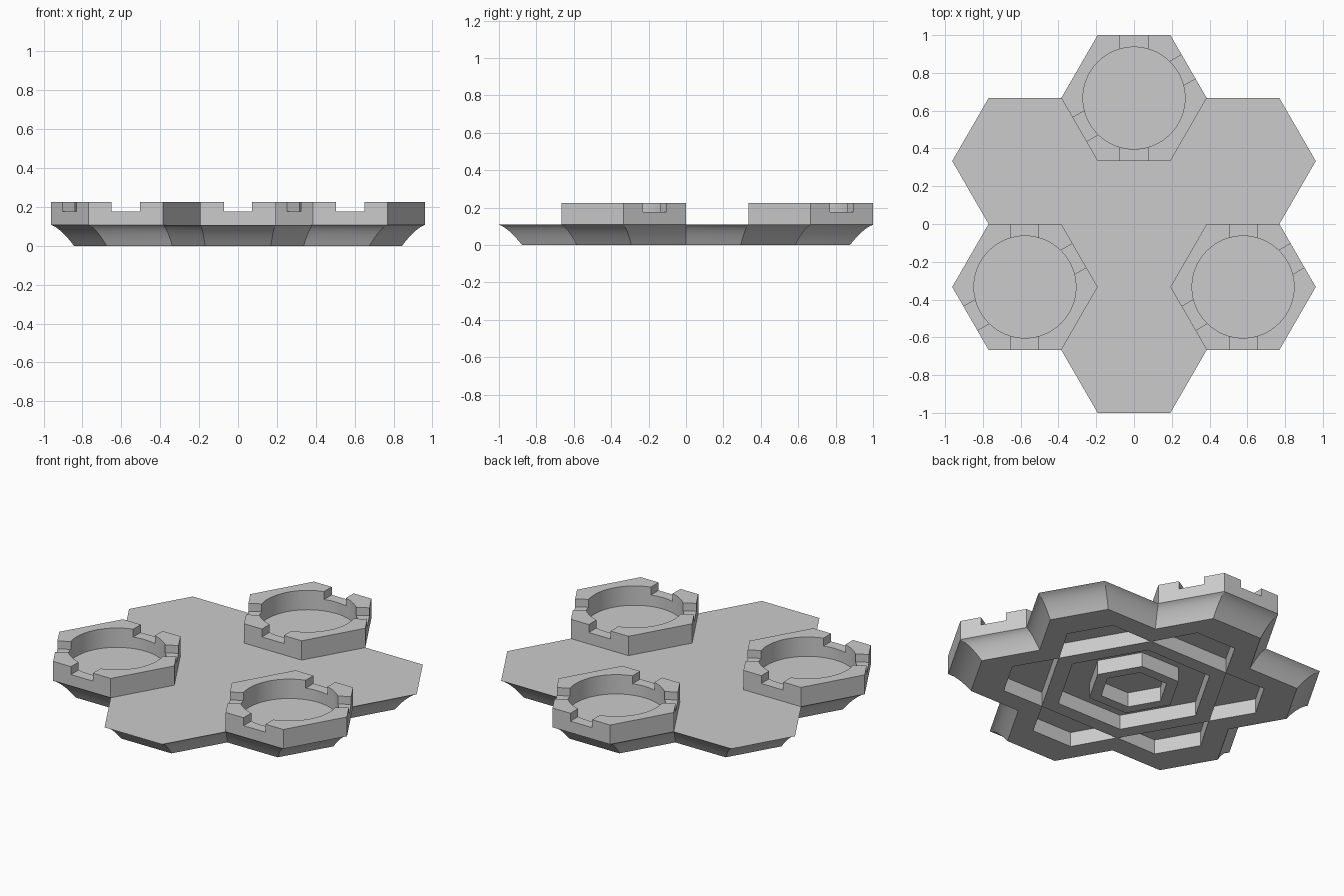
import bpy, bmesh, math
from mathutils import Matrix, Vector

cube = bpy.data.objects.get("Cube")
if cube:
    bpy.data.objects.remove(cube, do_unlink=True)

TOP = 0.108          # top of the tile
RIM = 0.225          # top of the battlements
HEX = 0.385          # corner radius of one hexagon
APOTHEM = 1 / 3

grey = bpy.data.materials.new("stone_grey")
grey.use_nodes = True
colour = (0.6, 0.6, 0.6, 1)
grey.diffuse_color = colour
grey.node_tree.nodes["Principled BSDF"].inputs["Base Color"].default_value = colour


def polar(radius, degrees):
    a = math.radians(degrees)
    return Vector((radius * math.cos(a), radius * math.sin(a), 0))


def ngon(radius, sides):
    return [polar(radius, 360 * i / sides) for i in range(sides)]


def flower(scale):
    """Outline of seven joined hexagons."""
    points = []
    for axis in range(30, 390, 60):
        points.append(polar(2 * HEX * scale, axis - 30))
        for side in (-1, 1):
            mid = polar(3 * APOTHEM * scale, axis)
            points.append(mid + polar(HEX / 2 * scale, axis + 90 * side))
    return points


def bridge(bm, low, high):
    n = len(low)
    for i in range(n):
        j = (i + 1) % n
        bm.faces.new((low[i], low[j], high[j], high[i]))


def ring(bm, points, z):
    return [bm.verts.new((p.x, p.y, z)) for p in points]


def prism(bm, outer, z0, z1, inner=None):
    """Upright prism, with an optional hole of the same side count."""
    a, b = ring(bm, outer, z0), ring(bm, outer, z1)
    bridge(bm, a, b)
    if inner:
        c, d = ring(bm, inner, z0), ring(bm, inner, z1)
        bridge(bm, d, c)
        bridge(bm, c, a)
        bridge(bm, b, d)
    else:
        bm.faces.new(a[::-1])
        bm.faces.new(b)


def finish(bm, name, helper=False):
    bmesh.ops.recalc_face_normals(bm, faces=bm.faces)
    mesh = bpy.data.meshes.new(name)
    bm.to_mesh(mesh)
    bm.free()
    mesh.materials.append(grey)
    ob = bpy.data.objects.new(name, mesh)
    bpy.context.collection.objects.link(ob)
    ob.hide_render = helper
    return ob


def cut(target, cutter):
    mod = target.modifiers.new("cut", "BOOLEAN")
    mod.operation = "DIFFERENCE"
    mod.solver = "EXACT"
    mod.object = cutter
    bpy.ops.object.select_all(action="DESELECT")
    bpy.context.view_layer.objects.active = target
    target.select_set(True)
    bpy.ops.object.modifier_apply(modifier=mod.name)
    bpy.data.objects.remove(cutter, do_unlink=True)
    bpy.ops.object.shade_smooth_by_angle(angle=math.radians(25))


# Tile with a coved underside edge
bm = bmesh.new()
start, control, end = Vector((0.877, 0)), Vector((0.9475, 0.09)), Vector((1, TOP))
STEPS = 8
previous = None
for i in range(STEPS + 1):
    t = i / STEPS
    p = start * (1 - t) ** 2 + control * 2 * t * (1 - t) + end * t * t
    current = ring(bm, flower(p.x), p.y)
    if previous:
        bridge(bm, previous, current)
    else:
        bm.faces.new(current[::-1])
    previous = current
bm.faces.new(previous)
tile = finish(bm, "tile_base")

# Recesses below: centre well, hexagonal groove and six petal pockets
DEPTH = 0.088
bm = bmesh.new()
prism(bm, ngon(0.19, 6), -0.05, DEPTH)
prism(bm, ngon(0.44, 6), -0.05, DEPTH, ngon(0.26, 6))
for axis in range(30, 390, 60):
    pocket = []
    for distance, half in ((0.466, -0.266), (0.70, -0.134), (0.70, 0.134), (0.466, 0.266)):
        pocket.append(polar(distance, axis) + polar(half, axis + 90))
    prism(bm, pocket, -0.05, DEPTH)
cut(tile, finish(bm, "recess_cutter", True))

# Three battlemented hexagonal sockets
for name, angle in (("back", 90), ("right", 210), ("left", 330)):
    bm = bmesh.new()
    prism(bm, ngon(HEX, 6), TOP, RIM)
    socket = finish(bm, name + "_socket")

    bm = bmesh.new()
    prism(bm, ngon(0.27, 64), 0, 0.4)
    cut(socket, finish(bm, "bore_cutter", True))

    for turn in (30, 90, 150):
        bm = bmesh.new()
        bmesh.ops.create_cube(bm, size=1)
        bm.transform(Matrix.Translation((0, 0, 0.277)) @ Matrix.Rotation(math.radians(turn), 4, "Z")
                     @ Matrix.Diagonal((1, 0.146, 0.2, 1)))
        cut(socket, finish(bm, "notch_cutter", True))
    socket.location = polar(2 * APOTHEM, angle)
